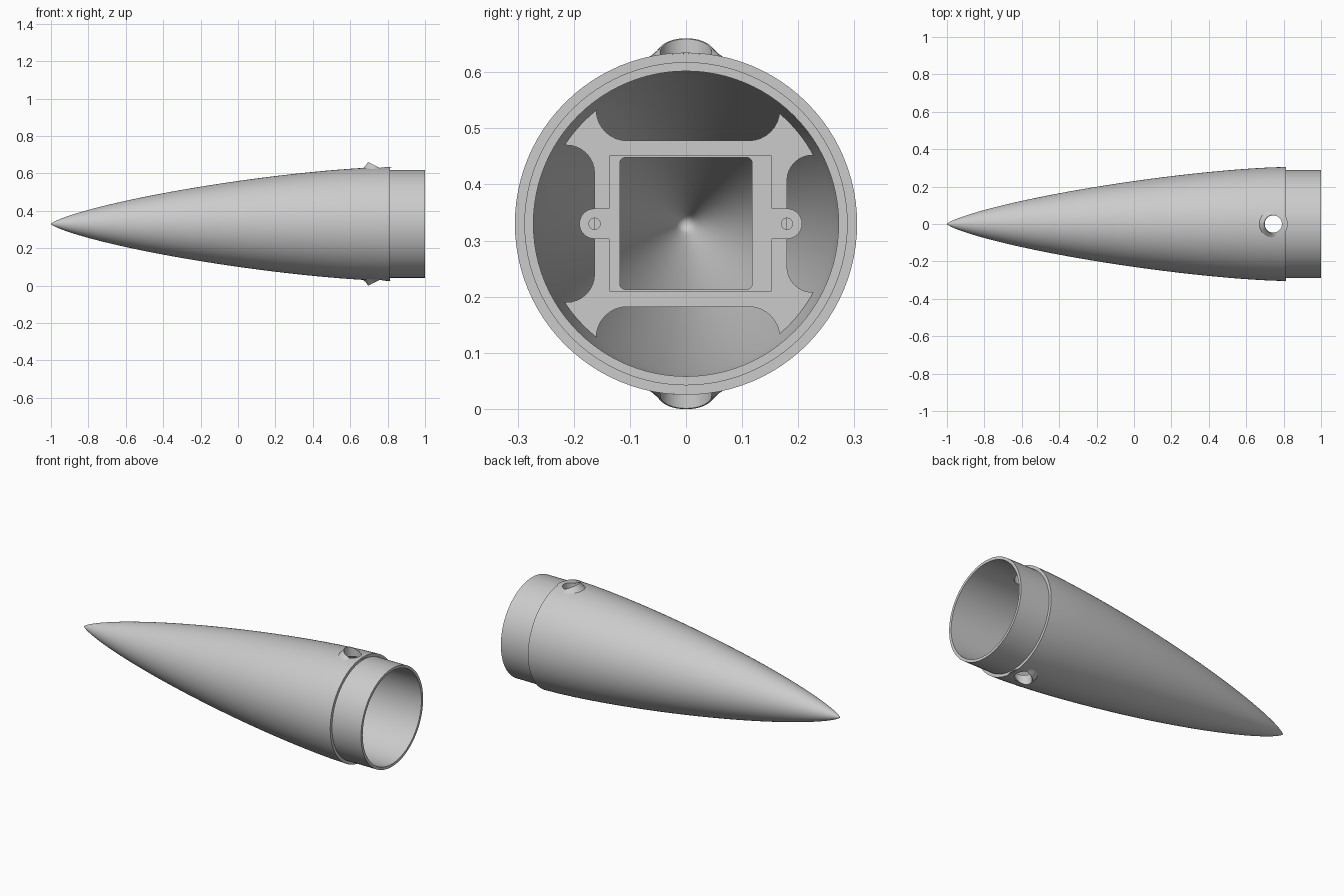
import bpy, bmesh
from math import pi, sin, cos, acos, sqrt

if "Cube" in bpy.data.objects:
    bpy.data.objects.remove(bpy.data.objects["Cube"])

AXIS_Z = 0.33          # height of the long axis
RADIUS = 0.305         # largest hull radius
BASE_X = 0.812         # where the hull steps down to the shoulder
HOLE_X, HOLE_R = 0.745, 0.046

grey = bpy.data.materials.new("plain grey")
grey.use_nodes = True
grey.diffuse_color = (0.6, 0.6, 0.6, 1)
grey.node_tree.nodes["Principled BSDF"].inputs["Base Color"].default_value = (0.6, 0.6, 0.6, 1)


def make(name, bm):
    bmesh.ops.recalc_face_normals(bm, faces=bm.faces)
    mesh = bpy.data.meshes.new(name)
    bm.to_mesh(mesh)
    bm.free()
    mesh.materials.append(grey)
    obj = bpy.data.objects.new(name, mesh)
    obj.location.z = AXIS_Z
    bpy.context.collection.objects.link(obj)
    return obj


def activate(obj):
    bpy.ops.object.select_all(action='DESELECT')
    obj.select_set(True)
    bpy.context.view_layer.objects.active = obj


def smooth(obj):
    activate(obj)
    bpy.ops.object.shade_smooth_by_angle(angle=0.5)


def cut(obj, cutters):
    for c in cutters:
        c.hide_render = True
        activate(obj)
        mod = obj.modifiers.new("cut", 'BOOLEAN')
        mod.operation, mod.solver, mod.object = 'DIFFERENCE', 'EXACT', c
        bpy.ops.object.modifier_apply(modifier=mod.name)
        bpy.data.objects.remove(c)


def hull_radius(x):
    t = min(1, max(0, (x + 1) / (BASE_X + 1)))
    a = acos(1 - 2 * t)
    return RADIUS * sqrt(max(0, a - sin(2 * a) / 2) / pi)


def prism(name, points, x0, x1):
    """Extrude a (y, z) outline along x."""
    bm = bmesh.new()
    face = bm.faces.new([bm.verts.new((x0, y, z)) for y, z in points])
    out = bmesh.ops.extrude_face_region(bm, geom=[face])
    for v in out["geom"]:
        if isinstance(v, bmesh.types.BMVert):
            v.co.x = x1
    return make(name, bm)


def rounded(y0, y1, z0, z1, r, steps=8):
    corners = [(y1 - r, z1 - r), (y0 + r, z1 - r), (y0 + r, z0 + r), (y1 - r, z0 + r)]
    return [(cy + r * cos((q + i / steps) * pi / 2), cz + r * sin((q + i / steps) * pi / 2))
            for q, (cy, cz) in enumerate(corners) for i in range(steps + 1)]


def circle(y, z, r, n=32):
    return [(y + r * cos(2 * pi * i / n), z + r * sin(2 * pi * i / n)) for i in range(n)]


# Hollow nose cone with its stepped shoulder, turned around the x axis
outer = [(-1 + (BASE_X + 1) * (i / 40) ** 2, 0) for i in range(41)]
outer = [(x, hull_radius(x)) for x, _ in outer]
inner = [(x, min(0.272, r - 0.018)) for x, r in outer if r > 0.03]
profile = outer + [(BASE_X, 0.288), (1, 0.288), (1, 0.272)] + inner[::-1] + [(-0.96, 0)]
bm = bmesh.new()
verts = [bm.verts.new((x, 0, r)) for x, r in profile]
edges = [bm.edges.new(pair) for pair in zip(verts, verts[1:])]
bmesh.ops.spin(bm, geom=verts + edges, cent=(0, 0, 0), axis=(1, 0, 0),
               angle=2 * pi, steps=96, use_merge=True)
bmesh.ops.remove_doubles(bm, verts=bm.verts, dist=0.0002)
hull = make("nose_cone_shell", bm)

# Vent hole through the top and bottom walls
bm = bmesh.new()
bmesh.ops.create_cone(bm, cap_ends=True, segments=48, radius1=HOLE_R, radius2=HOLE_R, depth=1)
bmesh.ops.translate(bm, verts=bm.verts, vec=(HOLE_X, 0, 0))
cut(hull, [make("vent_cutter", bm)])
smooth(hull)


# Raised vent lips, highest on the side toward the tip
def vent_lip(name, side):
    def surface(x, y):
        return sqrt(hull_radius(x) ** 2 - y * y)

    bm = bmesh.new()
    rings = []
    for radius, kind in ((0.077, "base"), (0.062, "flare"), (0.049, "lip"),
                         (HOLE_R, "lip"), (HOLE_R, "bottom")):
        ring = []
        for i in range(48):
            x = HOLE_X + radius * cos(2 * pi * i / 48)
            y = radius * sin(2 * pi * i / 48)
            skin = surface(x, y) - 0.002
            lift = max(0, 0.33 - (x - 0.697) * 0.5 - skin)
            z = skin + {"base": 0, "flare": 0.35 * lift, "lip": lift, "bottom": -0.012}[kind]
            ring.append(bm.verts.new((x, y, side * z)))
        rings.append(ring)
    for a, b in zip(rings, rings[1:]):
        for i in range(48):
            j = (i + 1) % 48
            bm.faces.new((a[i], a[j], b[j], b[i]))
    bm.normal_update()
    obj = make(name, bm)
    # Outward faces on the open strip
    first = obj.data.polygons[0].normal.z
    if first * side < 0:
        obj.data.flip_normals()
    smooth(obj)


vent_lip("top_vent_lip", 1)
vent_lip("bottom_vent_lip", -1)

# Bulkhead inside the shell, with a square window and four rounded slots
FACE_X, BACK_X = 0.38, 0.35
bulkhead = prism("bulkhead", circle(0, 0, 0.262, 96), BACK_X, FACE_X)
window = rounded(-0.118, 0.118, -0.117, 0.118, 0.01)
outlines = [window,
            rounded(-0.16, 0.167, 0.148, 0.34, 0.055), rounded(-0.16, 0.167, -0.34, -0.148, 0.055),
            rounded(0.18, 0.34, -0.122, 0.122, 0.045), rounded(-0.34, -0.163, -0.14, 0.14, 0.05)]
cut(bulkhead, [prism("slot_cutter", o, BACK_X - 0.1, FACE_X + 0.1) for o in outlines])
smooth(bulkhead)

# Raised mounting frame around the window
frame = prism("mounting_frame", rounded(-0.137, 0.153, -0.121, 0.122, 0.002), FACE_X - 0.01, FACE_X + 0.012)
cut(frame, [prism("window_cutter", window, BACK_X, FACE_X + 0.1)])
smooth(frame)

# Screw ears on both sides of the frame
for name, side, y in (("left_ear", 1, 0.18), ("right_ear", -1, -0.163)):
    root = y - side * 0.028
    arc = [(y + side * 0.027 * cos(a), 0.027 * sin(a)) for a in [pi * (i / 16 - 0.5) for i in range(17)]]
    ear = prism(name, [(root, -0.027)] + arc + [(root, 0.027)], BACK_X, FACE_X + 0.011)
    cut(ear, [prism("screw_cutter", circle(y, 0, 0.01), FACE_X - 0.02, FACE_X + 0.1)])
    smooth(ear)
